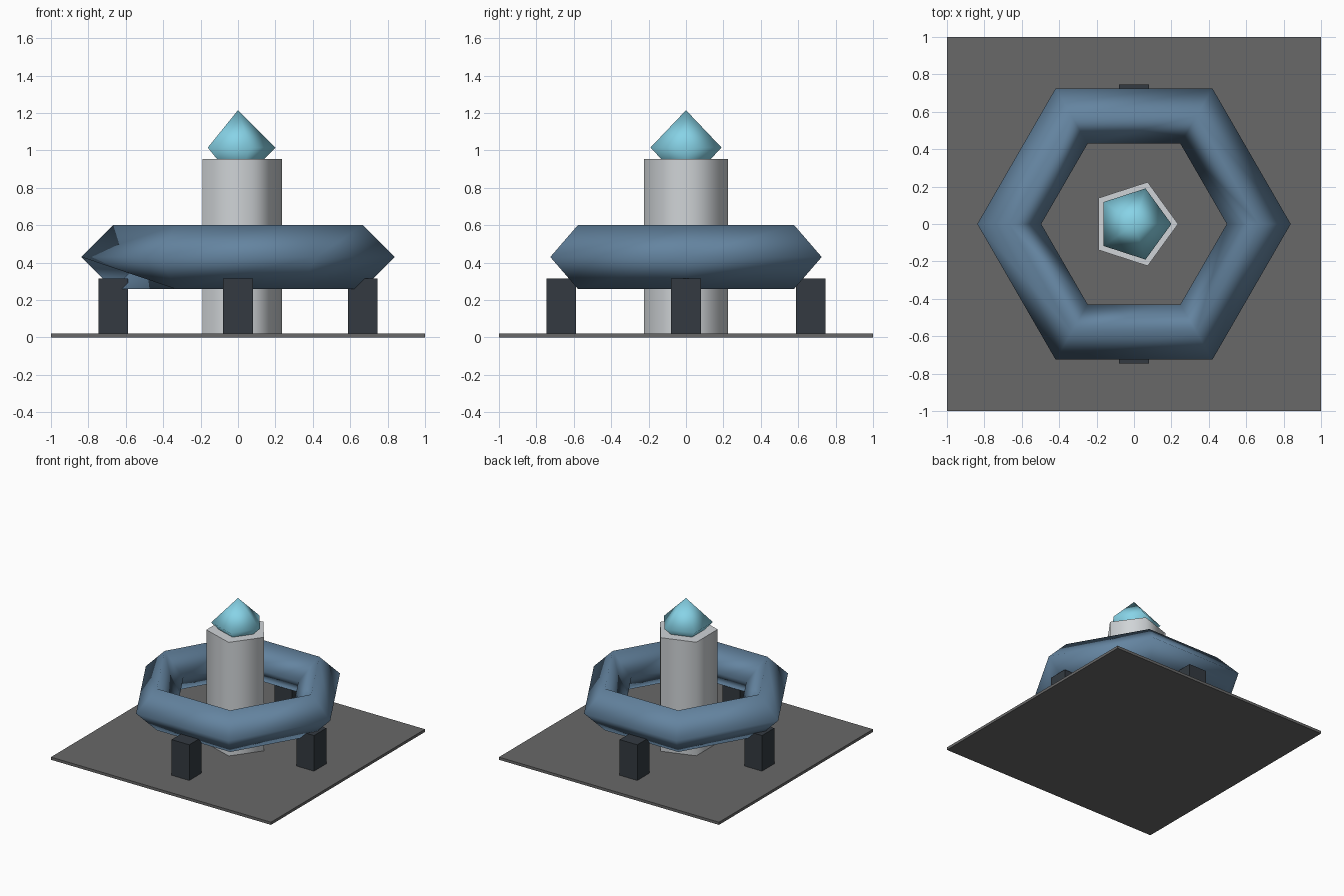
import bpy, bmesh
from math import cos, sin, pi

cube = bpy.data.objects.get("Cube")
if cube:
    bpy.data.objects.remove(cube, do_unlink=True)


def material(name, srgb):
    """Flat material from 0-255 display values."""
    lin = [((c / 255 + 0.055) / 1.055) ** 2.4 for c in srgb] + [1.0]
    mat = bpy.data.materials.new(name)
    mat.use_nodes = True
    mat.diffuse_color = lin
    mat.node_tree.nodes["Principled BSDF"].inputs["Base Color"].default_value = lin
    return mat


def finish(name, mat):
    obj = bpy.context.object
    obj.name = name
    obj.data.materials.append(mat)
    return obj


def box(name, mat, size, centre):
    bpy.ops.mesh.primitive_cube_add(size=1, location=centre)
    obj = finish(name, mat)
    obj.scale = size
    bpy.ops.object.transform_apply(location=False, rotation=False, scale=True)


grey = material("floor grey", (104, 104, 104))
charcoal = material("support charcoal", (51, 58, 65))
steel = material("ring blue", (100, 132, 160))
white = material("pillar white", (208, 212, 215))
cyan = material("crystal cyan", (136, 212, 232))

RING_R, TUBE_R, RING_Z = 0.667, 0.171, 0.43

# Floor plate
box("floor_plate", grey, (2, 2, 0.022), (0, 0, 0.011))

# Four supports under the ring
for side, dx, dy in (("left", 1, 0), ("right", -1, 0), ("front", 0, -1), ("back", 0, 1)):
    box(side + "_support", charcoal, (0.16, 0.16, 0.293),
        (dx * RING_R, dy * RING_R, 0.1685))

# Five-sided pillar with rounded shading and crisp caps
bpy.ops.mesh.primitive_cylinder_add(vertices=5, radius=0.236, depth=0.933,
                                    location=(0, 0, 0.4885), rotation=(0, 0, -pi / 2))
finish("pillar", white)
bpy.ops.object.shade_smooth_by_angle(angle=1.4)

# Six-sided ring with a diamond section
bpy.ops.mesh.primitive_torus_add(major_segments=6, minor_segments=4, major_radius=RING_R,
                                 minor_radius=TUBE_R, location=(0, 0, RING_Z))
ring = finish("ring", steel)
bpy.ops.object.shade_smooth()

# Open triangular gap low on the outside of the ring
bm = bmesh.new()
bm.from_mesh(ring.data)
lower = [f for f in bm.faces if f.calc_center_median().z < 0]
lower = [f for f in lower if f.calc_center_median().x < -0.1 and f.calc_center_median().y < -0.1]
panel = max(lower, key=lambda f: f.calc_center_median().length)
outer = min(panel.verts, key=lambda v: v.co.x)
across = max(panel.verts, key=lambda v: v.co.x)
bmesh.utils.face_split(panel, outer, across)
gap = [f for f in outer.link_faces if across in f.verts]
bmesh.ops.delete(bm, geom=[min(gap, key=lambda f: f.calc_center_median().z)],
                 context="FACES_ONLY")
bm.to_mesh(ring.data)
bm.free()

# Crystal: five-sided double pyramid resting in the pillar
bm = bmesh.new()
R, Z = 0.2, 1.015
belt = [bm.verts.new((R * cos(2 * pi * i / 5), R * sin(2 * pi * i / 5), Z)) for i in range(5)]
top, bottom = bm.verts.new((0, 0, Z + R)), bm.verts.new((0, 0, Z - R))
for i in range(5):
    a, b = belt[i], belt[(i + 1) % 5]
    bm.faces.new((a, b, top))
    bm.faces.new((b, a, bottom))
for f in bm.faces:
    f.smooth = True
mesh = bpy.data.meshes.new("crystal")
bm.to_mesh(mesh)
bm.free()
mesh.materials.append(cyan)
bpy.context.collection.objects.link(bpy.data.objects.new("crystal", mesh))
